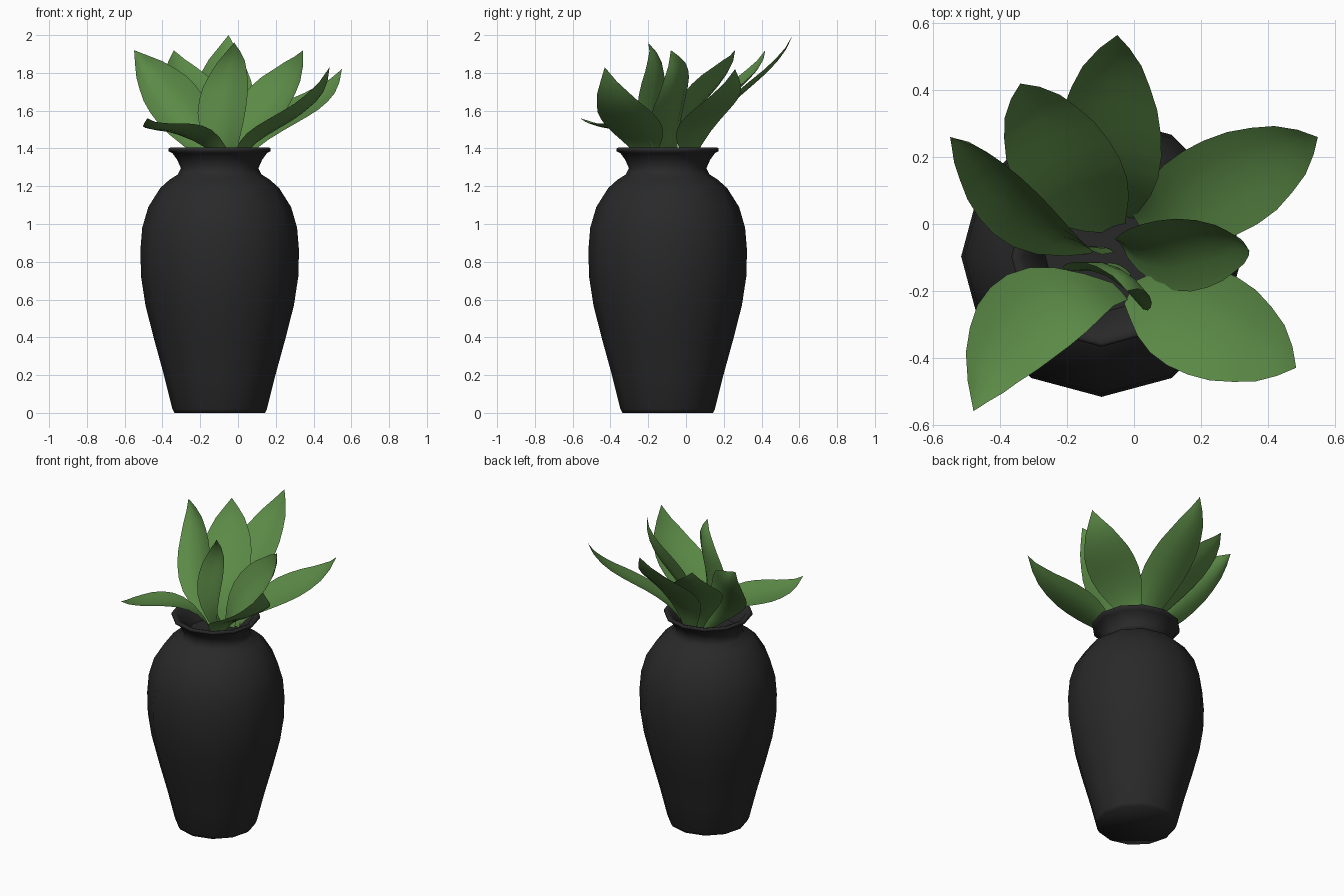
import bpy, bmesh, math
from mathutils import Vector

if "Cube" in bpy.data.objects:
    bpy.data.objects.remove(bpy.data.objects["Cube"])


def material(name, rgb):
    m = bpy.data.materials.new(name)
    m.diffuse_color = (*rgb, 1)
    m.use_nodes = True
    m.node_tree.nodes["Principled BSDF"].inputs["Base Color"].default_value = m.diffuse_color
    return m


BLACK = material("matte black", (0.022, 0.022, 0.022))
GREEN = material("leaf green", (0.105, 0.255, 0.062))


def finish(name, bm, mat, angle):
    me = bpy.data.meshes.new(name)
    bm.to_mesh(me)
    bm.free()
    me.materials.append(mat)
    ob = bpy.data.objects.new(name, me)
    bpy.context.collection.objects.link(ob)
    bpy.ops.object.select_all(action='DESELECT')
    ob.select_set(True)
    bpy.context.view_layer.objects.active = ob
    bpy.ops.object.shade_smooth_by_angle(angle=math.radians(angle))
    return ob


# Vase: twelve-sided lathe, outside up over the rim and down to the inner floor
PROFILE = [(0.24, 0), (0.25, 0.02), (0.295, 0.2), (0.35, 0.4), (0.393, 0.57),
           (0.416, 0.72), (0.42, 0.86), (0.41, 0.98), (0.378, 1.09), (0.315, 1.19),
           (0.265, 1.235), (0.222, 1.262), (0.205, 1.295), (0.225, 1.34), (0.25, 1.375),
           (0.27, 1.385), (0.27, 1.4), (0.26, 1.405), (0.235, 1.395), (0.2, 1.35),
           (0.175, 1.31), (0.168, 1.29)]
SIDES = 12
CENTRE = -0.097
bm = bmesh.new()
rings = []
for r, z in PROFILE:
    rings.append([bm.verts.new((CENTRE + r * math.cos(a), CENTRE + r * math.sin(a), z))
                  for a in (2 * math.pi * i / SIDES for i in range(SIDES))])
for lo, hi in zip(rings, rings[1:]):
    for i in range(SIDES):
        j = (i + 1) % SIDES
        bm.faces.new((lo[i], lo[j], hi[j], hi[i]))
bm.faces.new(rings[0][::-1])
bm.faces.new(rings[-1])
finish("vase", bm, BLACK, 65)


def through(a, b, c, t):
    """Quadratic curve through a, b, c at t = 0, 0.5, 1."""
    return a * (2 * (t - 0.5) * (t - 1)) + b * (4 * t * (1 - t)) + c * (2 * t * (t - 0.5))


WIDTH = [0.24, 0.46, 0.72, 0.91, 1.0, 1.0, 0.93, 0.77, 0.58, 0.30, 0.0]
COLS = 4


# Leaf: S-curved midrib, with a cupped cross-section scaled along its length
def leaf(name, base, mid, tip, left, right, bend=0.75):
    base, mid, tip, left, right = map(Vector, (base, mid, tip, left, right))
    inner = (right - left).cross(tip - base).normalized()
    bm = bmesh.new()
    n = len(WIDTH) - 1
    rows = []
    for k, w in enumerate(WIDTH):
        t = k / n
        rib = through(base, mid, tip, t) + inner * (bend * t * (t - 0.5) * (t - 1))
        if w == 0:
            rows.append([bm.verts.new(rib)] * (COLS + 1))
            continue
        rows.append([bm.verts.new(rib + w * through(left - mid, Vector(), right - mid, c / COLS))
                     for c in range(COLS + 1)])
    for lo, hi in zip(rows, rows[1:]):
        for c in range(COLS):
            quad = [lo[c], lo[c + 1], hi[c + 1], hi[c]]
            bm.faces.new(list(dict.fromkeys(quad)))
    finish(name, bm, GREEN, 30)


# base, middle of the rib, tip, left edge, right edge (seen from the inner face)
leaf("leaf_back", (-0.04, 0.02, 1.28), (-0.07, 0.29, 1.68), (-0.05, 0.565, 2.0),
     (-0.225, 0.27, 1.70), (0.08, 0.27, 1.70))
leaf("leaf_back_left", (-0.06, -0.01, 1.28), (-0.22, 0.20, 1.65), (-0.34, 0.42, 1.92),
     (-0.36, 0.13, 1.67), (-0.075, 0.25, 1.70))
leaf("leaf_left", (-0.09, -0.07, 1.29), (-0.36, 0.09, 1.65), (-0.55, 0.26, 1.92),
     (-0.465, 0.02, 1.59), (-0.23, 0.03, 1.74))
leaf("leaf_right", (0.0, 0.02, 1.32), (0.29, 0.14, 1.58), (0.55, 0.26, 1.82),
     (0.21, 0.25, 1.63), (0.37, 0.0, 1.57))
leaf("leaf_inner_right", (-0.04, -0.06, 1.29), (0.17, -0.06, 1.61), (0.345, -0.08, 1.92),
     (0.07, 0.01, 1.73), (0.22, -0.19, 1.56))
leaf("leaf_front_right", (-0.01, -0.20, 1.32), (0.24, -0.29, 1.53), (0.485, -0.43, 1.83),
     (0.31, -0.16, 1.57), (0.16, -0.45, 1.555))
leaf("leaf_front_left", (-0.04, -0.2, 1.32), (-0.33, -0.29, 1.49), (-0.48, -0.56, 1.56),
     (-0.24, -0.40, 1.53), (-0.43, -0.19, 1.50))
leaf("leaf_center", (-0.04, -0.12, 1.28), (-0.07, -0.14, 1.65), (-0.02, -0.2, 1.96),
     (-0.205, -0.12, 1.66), (0.05, -0.25, 1.68))
